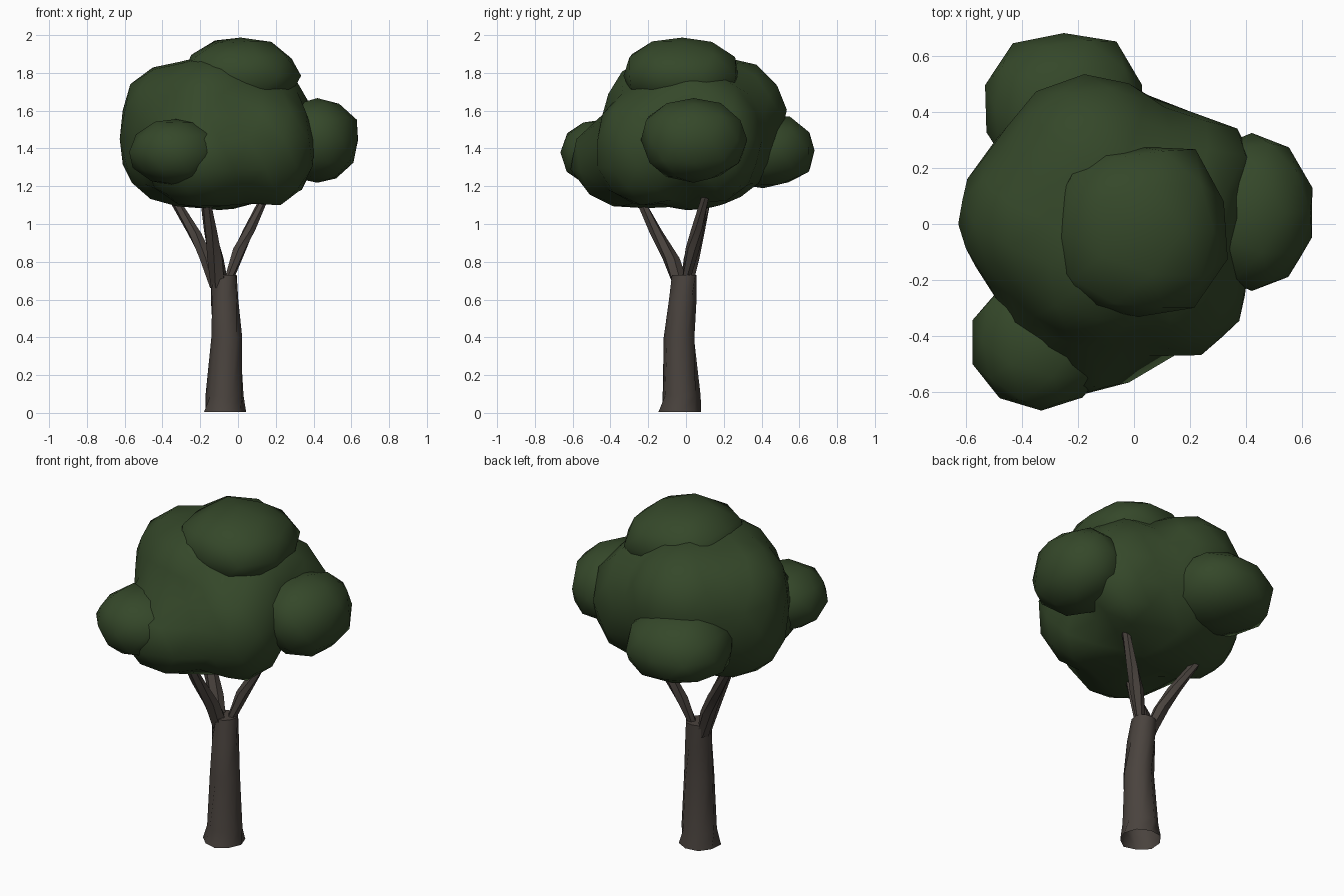
import bpy, bmesh, math
from mathutils import Vector, noise

if "Cube" in bpy.data.objects:
    bpy.data.objects.remove(bpy.data.objects["Cube"], do_unlink=True)


def material(name, colour):
    m = bpy.data.materials.new(name)
    m.use_nodes = True
    m.diffuse_color = (*colour, 1)
    bsdf = m.node_tree.nodes["Principled BSDF"]
    bsdf.inputs["Base Color"].default_value = (*colour, 1)
    bsdf.inputs["Roughness"].default_value = 1
    return m


LEAF = material("leaf green", (0.035, 0.064, 0.0225))
BARK = material("bark brown", (0.068, 0.056, 0.048))


def finish(bm, name, mat, angle):
    mesh = bpy.data.meshes.new(name)
    bmesh.ops.recalc_face_normals(bm, faces=bm.faces)
    bm.to_mesh(mesh)
    bm.free()
    mesh.materials.append(mat)
    ob = bpy.data.objects.new(name, mesh)
    bpy.context.collection.objects.link(ob)
    bpy.ops.object.select_all(action="DESELECT")
    ob.select_set(True)
    bpy.context.view_layer.objects.active = ob
    bpy.ops.object.shade_smooth_by_angle(angle=math.radians(angle))


def ray_exit(origin, d, centre, radii):
    """Distance along d at which the ray leaves an ellipsoid, or None."""
    o = Vector([(a - c) / r for a, c, r in zip(origin, centre, radii)])
    v = Vector([a / r for a, r in zip(d, radii)])
    a, b, c = v.dot(v), o.dot(v), o.dot(o) - 1
    disc = b * b - a * c
    if disc < 0:
        return None
    t = (-b + math.sqrt(disc)) / a
    return t if t > 0 else None


def lobed_mass(name, origin, lobes, sharpness=40):
    """One skin wrapped smoothly round several overlapping ellipsoids."""
    bm = bmesh.new()
    bmesh.ops.create_icosphere(bm, subdivisions=3, radius=1)
    for v in bm.verts:
        d = v.co.normalized()
        hits = [ray_exit(origin, d, c, r) for c, r in lobes]
        hits = [h for h in hits if h]
        top = max(hits)
        w = [math.exp(sharpness * (h - top)) for h in hits]
        t = sum(h * k for h, k in zip(hits, w)) / sum(w)
        v.co = Vector(origin) + d * t
    finish(bm, name, LEAF, 60)


def leaf_clump(name, centre, radii, seed, plan=2.5, side=2.5):
    """Uneven low-poly ball, squared off in plan and in side view."""
    bm = bmesh.new()
    bmesh.ops.create_icosphere(bm, subdivisions=2, radius=1)
    for v in bm.verts:
        d = v.co.normalized()
        flat = abs(d.x) ** plan + abs(d.y) ** plan
        size = (flat ** (side / plan) + abs(d.z) ** side) ** (-1 / side)
        size *= 0.98 + 0.09 * noise.noise(d * 1.6 + Vector((seed, seed, 0)))
        v.co = [c + a * size * r for c, a, r in zip(centre, d, radii)]
    finish(bm, name, LEAF, 60)


def limb(name, rings, sides, wobble=0.0):
    """Tube through rings of (x, y, z, radius), closed at the top."""
    bm = bmesh.new()
    loops = []
    for i, (x, y, z, r) in enumerate(rings):
        loop = []
        for k in range(sides):
            a = math.tau * (k + 0.35 * i) / sides
            rr = r * (1 + wobble * math.sin(3 * k + 2 * i))
            loop.append(bm.verts.new((x + rr * math.cos(a), y + rr * math.sin(a), z)))
        loops.append(loop)
    for low, high in zip(loops, loops[1:]):
        for k in range(sides):
            n = (k + 1) % sides
            bm.faces.new((low[k], low[n], high[n], high[k]))
    bm.faces.new(loops[-1])
    finish(bm, name, BARK, 50)


# Crown: main mass, then the smaller clumps pushed into it
lobed_mass("main_crown", (-0.1, 0, 1.45), [
    ((-0.12, 0.02, 1.48), (0.48, 0.48, 0.41)),
    ((-0.31, 0.03, 1.43), (0.33, 0.30, 0.345)),
    ((-0.33, 0.02, 1.58), (0.30, 0.31, 0.29)),
    ((-0.16, 0.21, 1.58), (0.33, 0.33, 0.31)),
    ((-0.15, -0.11, 1.60), (0.32, 0.33, 0.30)),
    ((0.18, 0.17, 1.45), (0.27, 0.24, 0.335)),
    ((0.14, 0.02, 1.58), (0.24, 0.30, 0.28)),
    ((0.14, -0.20, 1.41), (0.275, 0.29, 0.33)),
    ((-0.18, -0.27, 1.345), (0.33, 0.35, 0.27)),
])
leaf_clump("top_clump", (0.015, -0.02, 1.785), (0.315, 0.32, 0.215), 3, 2.8, 2.0)
leaf_clump("left_clump", (0.42, 0.04, 1.445), (0.215, 0.275, 0.22), 7)
leaf_clump("back_clump", (-0.25, 0.41, 1.39), (0.29, 0.27, 0.20), 5, 2.9, 2.3)
leaf_clump("front_clump", (-0.33, -0.42, 1.38), (0.255, 0.25, 0.187), 9, 2.1, 2.1)

# Trunk, open underneath
limb("trunk", [(-0.07, -0.03, 0.005, 0.113), (-0.07, -0.025, 0.09, 0.098),
               (-0.06, -0.035, 0.4, 0.083), (-0.07, -0.02, 0.6, 0.075),
               (-0.075, -0.01, 0.73, 0.069)], 9, 0.05)

# Branches
limb("front_branch", [(-0.095, -0.02, 0.66, 0.048), (-0.12, -0.08, 0.82, 0.046),
                      (-0.145, -0.16, 0.96, 0.036), (-0.175, -0.25, 1.14, 0.026)], 6)
limb("right_branch", [(-0.11, 0.0, 0.66, 0.037), (-0.165, 0.03, 0.82, 0.042),
                      (-0.23, 0.06, 0.95, 0.038), (-0.345, 0.11, 1.14, 0.028)], 6)
limb("left_branch", [(-0.05, 0.0, 0.70, 0.024), (0.01, 0.035, 0.87, 0.038),
                     (0.06, 0.06, 0.97, 0.034), (0.14, 0.10, 1.14, 0.023)], 6)
